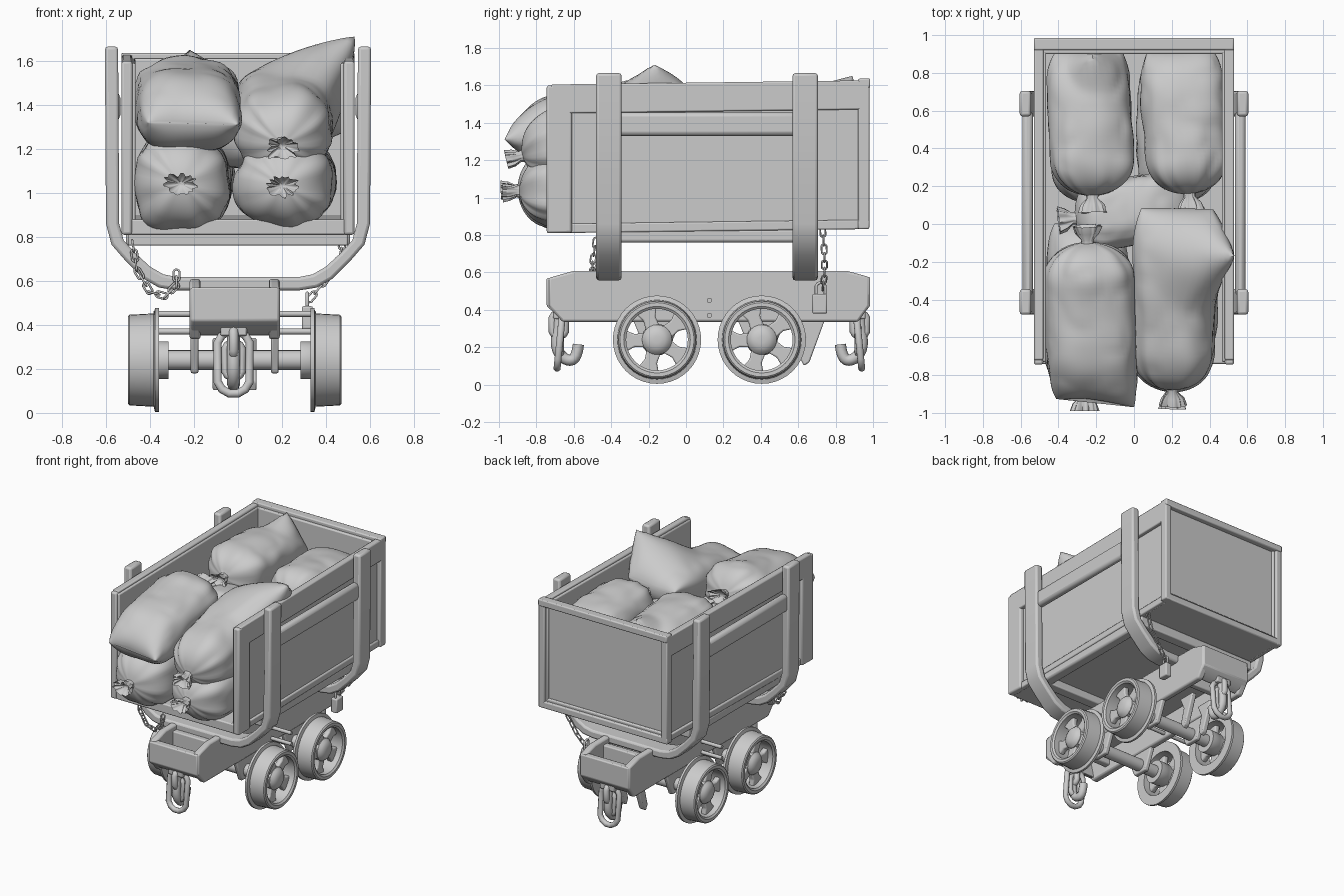
import bpy, bmesh
from math import sin, cos, pi, exp, sqrt, radians
from mathutils import Vector, noise

if "Cube" in bpy.data.objects:
    bpy.data.objects.remove(bpy.data.objects["Cube"])


def select(ob):
    bpy.context.collection.objects.link(ob)
    bpy.ops.object.select_all(action='DESELECT')
    bpy.context.view_layer.objects.active = ob
    ob.select_set(True)

def skin(name, rings, closed=False, bevel=0.0, angle=35, edit=None):
    """Mesh from rings of points joined by quads, capped unless closed."""
    bm = bmesh.new()
    rows = [[bm.verts.new(p) for p in r] for r in rings]
    n = len(rows[0])
    for p, q in zip(rows, rows[1:] + (rows[:1] if closed else [])):
        for i in range(n):
            bm.faces.new((p[i], p[(i + 1) % n], q[(i + 1) % n], q[i]))
    if not closed:
        bm.faces.new(rows[0])
        bm.faces.new(rows[-1])
    bmesh.ops.recalc_face_normals(bm, faces=bm.faces)
    me = bpy.data.meshes.new(name)
    bm.to_mesh(me)
    bm.free()
    ob = bpy.data.objects.new(name, me)
    select(ob)
    if bevel:
        m = ob.modifiers.new("bevel", 'BEVEL')
        m.width, m.segments, m.limit_method = bevel, 2, 'ANGLE'
    bpy.ops.object.shade_smooth_by_angle(angle=radians(angle))
    return ob

def prism(name, pts, a, b, axis, bevel=0.008):
    """Extrude an outline from a to b; axis 'y' takes (x,z), 'x' takes (y,z)."""
    mk = (lambda p, d: (p[0], d, p[1])) if axis == 'y' else (lambda p, d: (d, p[0], p[1]))
    return skin(name, [[mk(p, d) for p in pts] for d in (a, b)], False, bevel)

def box(name, x, y, z, bevel=0.008):
    return prism(name, [(x[0], z[0]), (x[1], z[0]), (x[1], z[1]), (x[0], z[1])], y[0], y[1], 'y', bevel)

def lathe(name, prof, c, n=40, closed=False):
    """Spin an (x, r) profile around the x axis."""
    return skin(name, [[(c[0] + x, c[1] + r * cos(2 * pi * i / n), c[2] + r * sin(2 * pi * i / n))
                        for i in range(n)] for x, r in prof], closed)

def tube(name, pts, r, cyclic=False, smooth=True):
    cu = bpy.data.curves.new(name, 'CURVE')
    cu.dimensions, cu.bevel_depth, cu.bevel_resolution, cu.use_fill_caps = '3D', r, 2, True
    sp = cu.splines.new('NURBS' if smooth else 'POLY')
    sp.points.add(len(pts) - 1)
    for p, co in zip(sp.points, pts):
        p.co = (*co, 1)
    sp.use_cyclic_u, sp.use_endpoint_u, sp.resolution_u, sp.order_u = cyclic, True, 4, 3
    select(bpy.data.objects.new(name, cu))
    bpy.ops.object.convert(target='MESH')

def link(name, c, along, across, length, width, r):
    """Stadium-shaped chain link."""
    c, u, w = Vector(c), Vector(along).normalized(), Vector(across).normalized()
    angs = [2 * pi * (i + .5) / 12 for i in range(12)]
    tube(name, [c + w * width * cos(a) + u * ((length - width) * (1 if sin(a) > 0 else -1) + width * sin(a))
                for a in angs], r, True, False)

def chain(name, pts, step=0.042):
    flip = 0
    for a, b in zip(pts, pts[1:]):
        a, d = Vector(a), Vector(b) - Vector(a)
        s = d.cross(Vector((0, 1, .01))).normalized()
        n = max(1, round(d.length / step))
        for i in range(n):
            link(name, a + d * (i + .5) / n, d, s if flip % 2 else d.cross(s), 0.028, 0.014, 0.005)
            flip += 1

def sack(name, tie, end, w, h, seed, tip=None, reach=.36):
    """Stuffed sack: ruffle and tied neck at one end, flat sewn seam at the other."""
    tie, end = Vector(tie), Vector(end)
    L, d = (end - tie).length, (end - tie).normalized()
    side = d.cross(Vector((0, 0, 1))).normalized()
    up = side.cross(d)
    N, M = 56, 44
    rows = [(.05, .015, .01), (.015, .055, .035), (0, .068, .045), (.04, .055, .04), (.075, .03, .028)]
    for j in range(M + 1):
        u = (1 - cos(pi * j / M)) / 2
        f = sqrt(max(0, 1 - (1 - min(u / .25, 1)) ** 2.2))
        g = max(0, (u - .6) / .4)
        rows.append((.09 + u * (L - .09), max(.032, w * f * (1 - .2 * g ** 4)),
                     max(.032 if u < .5 else .008, h * f * sqrt(max(0, 1 - g ** 2.2)))))
    rings = []
    for s, rw, rh in rows:
        u, ring = s / L, []
        for i in range(N):
            a = 2 * pi * i / N
            x, z = (abs(t) ** .8 * (1 if t > 0 else -1) for t in (cos(a), sin(a)))
            q = Vector((x * 1.2, z * 1.2, u * 2.2 + seed * 7))
            pleat = .08 * exp(-5 * u) * cos(9 * a + seed + 2 * sin(2 * a + seed))
            crease = .07 * (abs(noise.noise(Vector((x * 1.5, z * 1.5, u * 6 + seed * 3)))) - .25)
            m = 1 + pleat + crease + .09 * noise.noise(q) + (.35 * noise.noise(q * 3) if s < .05 else 0)
            ring.append(tie + d * s + side * x * rw * m + up * z * rh * m)
        rings.append(ring)
    if tip:  # corner pulled out to a point
        t = Vector(tip)
        p = min((v for r in rings for v in r), key=lambda c: (c - t).length).copy()
        rings = [[v + (t - p) * max(0, 1 - (v - p).length / reach) ** 1.3 for v in r] for r in rings]
    skin(name, rings, angle=60)


# cargo box
body = [box("box_floor", (-.49, .49), (-.74, .96), (.82, .89)),
        box("back_panel", (-.49, .49), (.90, .945), (.85, 1.60)),
        box("back_top_rail", (-.53, .53), (.92, .985), (1.575, 1.625)),
        box("back_bottom_rail", (-.53, .53), (.92, .98), (.82, .87))]
for s in (-1, 1):
    X = lambda a, b: tuple(sorted((s * a, s * b)))
    body += [box("side_panel", X(.465, .50), (-.73, .96), (.83, 1.60)),
             box("side_top_board", X(.48, .53), (-.72, .96), (1.46, 1.615)),
             box("side_bottom_board", X(.48, .515), (-.72, .96), (.82, .87)),
             box("front_post", X(.48, .53), (-.745, -.61), (.82, 1.61), .012),
             box("back_post", X(.48, .53), (.92, .98), (.82, 1.62))]
    # rails between the straps
    box("upper_side_rail", X(.535, .59), (-.38, .60), (1.33, 1.455), .022)
    box("lower_side_rail", X(.43, .51), (-.42, .64), (.76, .83), .015)
for o in body:
    for v in o.data.vertices:
        v.co.z += .013 * (v.co.y - .1)
for y in (-.45, .6):
    box("floor_crossbeam", (-.5, .5), (y, y + .08), (.76, .83))

# U-shaped cradle straps
half = [(.605, 1.665), (.60, .86), (.575, .765), (.51, .69), (.43, .61), (.36, .57), (.28, .557)]
inner = [(.28, .618), (.34, .63), (.40, .665), (.465, .725), (.52, .785), (.54, .86), (.545, 1.665)]
outline = half + [(-x, z) for x, z in half[::-1]] + [(-x, z) for x, z in inner[::-1]] + inner
for n, y in (("front_cradle_strap", -.48), ("rear_cradle_strap", .57)):
    prism(n, outline, y, y + .135, 'y', .014)

# chassis
CX = -.015
beam = [(-.735, .57), (-.6, .608), (.86, .608), (.98, .575), (.98, .42), (.92, .335), (-.66, .335), (-.735, .42)]
for s in (-1, 1):
    prism("chassis_side_beam", beam, CX + s * .155, CX + s * .205, 'x', .012)
prism("front_buffer", [(-.745, .57), (-.69, .57), (-.64, .35), (-.69, .37), (-.745, .42)], CX - .2, CX + .2, 'x')
prism("rear_buffer", [(.985, .575), (.935, .575), (.89, .35), (.94, .37), (.985, .42)], CX - .2, CX + .2, 'x')
box("chassis_deck", (CX - .18, CX + .18), (-.48, .72), (.50, .55))
for y in (-.52, .72):
    box("chassis_crossbeam", (CX - .18, CX + .18), (y, y + .05), (.38, .57))

# wheels, axles and hangers
rim = ((.345, .236), (.362, .236), (.368, .212), (.478, .206), (.485, .198), (.485, .178), (.475, .165), (.345, .165))
hub = ((.30, .085), (.36, .085), (.365, .082), (.44, .08), (.458, .066), (.47, .045), (.474, .02))
for y in (-.155, .405):
    c = (CX, y, .24)
    lathe("axle", [(-.36, .045), (.36, .045)], c, 20)
    for s in (-1, 1):
        lathe("wheel_rim", [(s * x, r) for x, r in rim], c, 40, True)
        lathe("wheel_hub", [(s * x, r) for x, r in hub], c, 24)
        for k in range(5):
            a = 2 * pi * k / 5 + pi / 2 + .35
            pts = [(y + r * cos(a) - t * sin(a), .24 + r * sin(a) + t * cos(a)) for r, t in
                   ((.05, -.04), (.12, -.034), (.172, -.06), (.172, .06), (.12, .034), (.05, .04))]
            prism("wheel_spoke", pts, CX + s * .395, CX + s * .435, 'x', .008)
        prism("axle_hanger", [(y - .13, .35), (y - .06, .18), (y + .06, .18), (y + .13, .35)],
              CX + s * .165, CX + s * .20, 'x')

# brake gear
for s in (-1, 1):
    prism("brake_lever", [(.60, .34), (.74, .34), (.66, .12), (.63, .10), (.61, .14), (.64, .25)],
          CX + s * .06, CX + s * .10, 'x')
for y, z in ((.125, .45), (.125, .37)):
    tube("brake_rod", [(CX - .37, y, z), (CX + .37, y, z)], .014, smooth=False)

# couplings, mirrored front to back
for s, end in ((1, "front"), (-1, "rear")):
    Y = lambda y: .125 + s * (y - .125)
    link(end + "_coupling_shackle", (-.02, Y(-.675), .23), (0, .1 * s, 1), (1, 0, 0), .145, .075, .02)
    link(end + "_coupling_ring", (-.02, Y(-.68), .32), (0, 0, 1), (0, 1, 0), .06, .035, .022)
    link(end + "_inner_link", (-.02, Y(-.67), .24), (0, 0, 1), (1, 0, 0), .08, .04, .018)
    tube(end + "_coupling_hook", [(-.02, Y(y), z) for y, z in ((-.68, .40), (-.68, .32), (-.70, .2), (-.65, .13),
         (-.585, .13), (-.575, .215))], .03)
    box(end + "_coupling_bracket", (-.08, .04), sorted((Y(-.71), Y(-.64))), (.35, .43))

# safety chains and padlock
chain("left_chain", [(-.48, -.48, .78), (-.46, -.5, .65), (-.40, -.5, .55), (-.33, -.5, .53), (-.28, -.5, .58), (-.28, -.48, .64)])
chain("right_chain", [(.49, .73, .84), (.46, .74, .70), (.38, .74, .58), (.32, .73, .51)])
link("padlock_shackle", (.315, .72, .50), (0, 0, 1), (0, 1, 0), .045, .025, .008)
box("padlock_body", (.29, .34), (.675, .755), (.38, .485))

# sacks
sack("lower_front_left_sack", (-.26, -.99, 1.04), (-.25, .0, 1.06), .215, .225, 1)
sack("lower_front_right_sack", (.20, -.98, 1.03), (.23, .0, 1.06), .22, .19, 2)
sack("lower_rear_left_sack", (-.23, .02, 1.07), (-.23, .88, 1.07), .21, .18, 3)
sack("lower_rear_right_sack", (.23, .02, 1.07), (.23, .88, 1.07), .21, .18, 4)
sack("middle_sack", (-.40, .02, 1.30), (.30, .10, 1.24), .19, .15, 5)
sack("upper_front_left_sack", (-.25, -.01, 1.48), (-.22, -.92, 1.32), .235, .19, 6, (.0, -.97, 1.31), .25)
sack("upper_front_right_sack", (.20, -.96, 1.20), (.22, .08, 1.46), .22, .20, 7, (.53, -.17, 1.71), .32)
sack("upper_rear_left_sack", (-.22, .06, 1.45), (-.24, .92, 1.40), .22, .185, 8, (-.22, .89, 1.65), .16)
sack("upper_rear_right_sack", (.30, .07, 1.41), (.235, .92, 1.37), .215, .185, 9)
